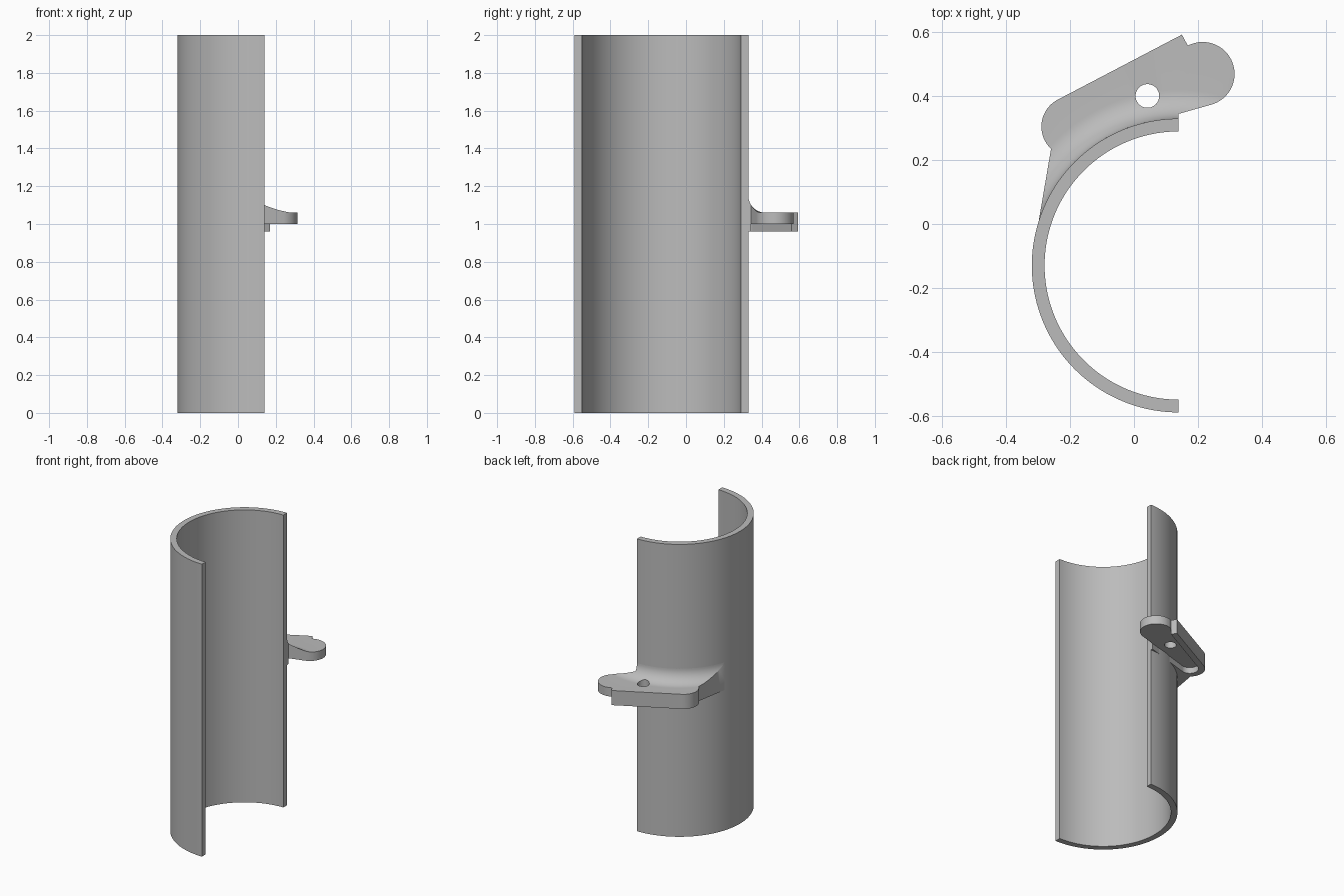
import bpy, bmesh, math

if "Cube" in bpy.data.objects:
    bpy.data.objects.remove(bpy.data.objects["Cube"], do_unlink=True)

grey = bpy.data.materials.new("plain grey")
grey.use_nodes = True
grey.diffuse_color = (0.5, 0.5, 0.5, 1)
grey.node_tree.nodes["Principled BSDF"].inputs["Base Color"].default_value = (0.5, 0.5, 0.5, 1)

AXIS = (0.14, -0.13)                 # centre of the half tube
OUTER, INNER = 0.46, 0.42
LEFT_END, RIGHT_END = (-0.195, 0.305), (0.215, 0.47)   # ends of the tapered lever
UPPER, LOWER = 117.7, -73.9          # tangent directions of its two long sides


def arc(centre, radius, start, end, steps=24):
    angles = [math.radians(start + (end - start) * i / steps) for i in range(steps + 1)]
    return [(centre[0] + radius * math.cos(a), centre[1] + radius * math.sin(a)) for a in angles]


def finish(name, bm):
    bmesh.ops.recalc_face_normals(bm, faces=bm.faces)
    mesh = bpy.data.meshes.new(name)
    bm.to_mesh(mesh)
    bm.free()
    mesh.materials.append(grey)
    obj = bpy.data.objects.new(name, mesh)
    bpy.context.collection.objects.link(obj)
    return obj


def prism(name, outline, bottom, top):
    bm = bmesh.new()
    face = bm.faces.new([bm.verts.new((x, y, bottom)) for x, y in outline])
    moved = bmesh.ops.extrude_face_region(bm, geom=[face])["geom"]
    verts = [v for v in moved if isinstance(v, bmesh.types.BMVert)]
    bmesh.ops.translate(bm, verts=verts, vec=(0, 0, top - bottom))
    return finish(name, bm)


def lathe(name, profile, steps=160):
    bm = bmesh.new()
    rings = []
    for i in range(steps):
        a = 2 * math.pi * i / steps
        rings.append([bm.verts.new((AXIS[0] + r * math.cos(a), AXIS[1] + r * math.sin(a), z))
                      for r, z in profile])
    n = len(profile)
    for i in range(steps):
        here, there = rings[i], rings[(i + 1) % steps]
        for j in range(n):
            k = (j + 1) % n
            bm.faces.new((here[j], there[j], there[k], here[k]))
    return finish(name, bm)


def cut(obj, cutter, operation):
    cutter.hide_render = True
    mod = obj.modifiers.new(operation, "BOOLEAN")
    mod.object, mod.operation, mod.solver = cutter, operation, "EXACT"
    bpy.context.view_layer.objects.active = obj
    bpy.ops.object.modifier_apply(modifier=mod.name)
    bpy.data.objects.remove(cutter, do_unlink=True)


# Half tube
tube = prism("half_tube", arc(AXIS, OUTER, 90, 270, 72) + arc(AXIS, INNER, 270, 90, 72), 0, 2)

# Bracket plate with a fillet sweeping up the tube wall
fillet = arc((0.55, 1.15), 0.09, 180, 270, 14)
plate = lathe("bracket_plate", [(0.45, 1.0), (0.45, 1.15)] + fillet + [(0.9, 1.06), (0.9, 1.0)])
outer_edge = [(0.15, 0.593)] + arc(LEFT_END, 0.095, UPPER, 227) + [(-0.305, -0.03)]
outline = ([(0.14, 0.2), (0.14, 0.345)] + arc(RIGHT_END, 0.1, LOWER, UPPER, 36)
           + outer_edge + [(0, -0.03)])
cut(plate, prism("outline_cutter", outline, 0.9, 1.3), "INTERSECT")
cut(plate, prism("hole_cutter", arc((0.042, 0.401), 0.037, 0, 351, 39), 0.9, 1.3), "DIFFERENCE")

# Rim under the plate, open toward the lever's wide end
rim = prism("bracket_rim", outer_edge + arc(AXIS, 0.45, 165, 90, 30) + [(0.14, 0.345)]
            + arc(LEFT_END, 0.055, 360 + LOWER, UPPER) + [(0.1685, 0.5585)], 0.96, 1.0)

# Smooth the curved walls, keep the edges sharp
bpy.ops.object.select_all(action="DESELECT")
for obj in (tube, plate, rim):
    obj.select_set(True)
bpy.context.view_layer.objects.active = tube
bpy.ops.object.shade_smooth_by_angle(angle=math.radians(30))
